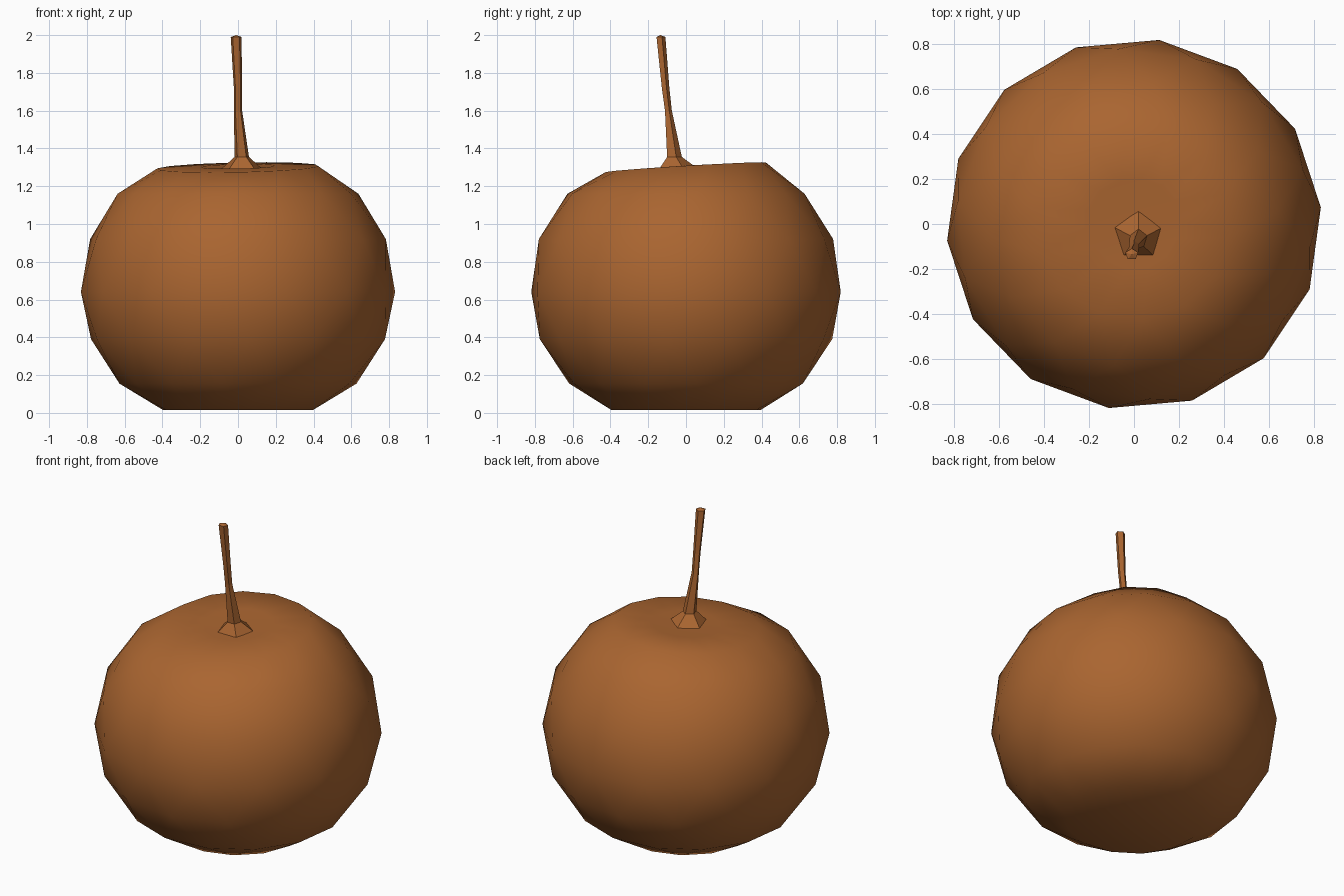
import bpy, bmesh, math

if "Cube" in bpy.data.objects:
    bpy.data.objects.remove(bpy.data.objects["Cube"])

brown = bpy.data.materials.new("warm_brown")
brown.diffuse_color = (0.40, 0.13, 0.03, 1)
brown.use_nodes = True
brown.node_tree.nodes["Principled BSDF"].inputs["Base Color"].default_value = brown.diffuse_color


def ring_solid(name, rings, sides, stagger, smooth, turn=0.0):
    """Skin rings given as (x, y, z, radius_x, radius_y); radius 0 is a pole."""
    bm = bmesh.new()
    loops = []
    for k, (cx, cy, z, rx, ry) in enumerate(rings):
        if rx == 0:
            loops.append([bm.verts.new((cx, cy, z))] * sides)
            continue
        off = turn + (k % 2) * 0.5 * stagger
        loops.append([bm.verts.new((cx + rx * math.cos(math.tau * (i + off) / sides),
                                    cy + ry * math.sin(math.tau * (i + off) / sides), z))
                      for i in range(sides)])
    for k in range(len(loops) - 1):
        a, b = loops[k], loops[k + 1]
        for i in range(sides):
            j = (i + 1) % sides
            if a[0] is a[1]:
                bm.faces.new((a[0], b[j], b[i]))
            elif b[0] is b[1]:
                bm.faces.new((a[i], a[j], b[0]))
            elif not stagger:
                bm.faces.new((a[i], a[j], b[j], b[i]))
            elif k % 2 == 0:
                bm.faces.new((a[i], a[j], b[i]))
                bm.faces.new((a[j], b[j], b[i]))
            else:
                bm.faces.new((a[i], b[j], b[i]))
                bm.faces.new((a[i], a[j], b[j]))
    bmesh.ops.recalc_face_normals(bm, faces=bm.faces)
    for f in bm.faces:
        f.smooth = smooth
    me = bpy.data.meshes.new(name)
    bm.to_mesh(me)
    bm.free()
    me.materials.append(brown)
    ob = bpy.data.objects.new(name, me)
    bpy.context.collection.objects.link(ob)
    return ob


# Fruit body: squat faceted ball with a shallow dimple on top
profile = [(0, 0.02), (0.40, 0.015), (0.63, 0.155), (0.785, 0.39), (0.835, 0.64),
           (0.79, 0.92), (0.64, 1.16), (0.43, 1.30), (0.20, 1.305), (0, 1.29)]
body = ring_solid("fruit_body", [(0, 0, z, r, r * 0.99) for r, z in profile],
                  14, True, True, 0.2)
# The top rim leans up towards the back right
for v in body.data.vertices:
    if v.co.z > 1.25:
        v.co.z += 0.06 * v.co.y + 0.02 * v.co.x

# Stem: flared foot, thin shaft bending towards the front
ring_solid("stem", [(0.02, -0.05, 1.27, 0, 0),
                    (0.02, -0.05, 1.295, 0.11, 0.11),
                    (0.02, -0.065, 1.355, 0.04, 0.043),
                    (0.0, -0.095, 1.60, 0.023, 0.02),
                    (0.0, -0.11, 1.72, 0.023, 0.022),
                    (-0.01, -0.135, 1.99, 0.03, 0.026),
                    (-0.01, -0.135, 2.0, 0, 0)], 5, False, False, 1.25)
